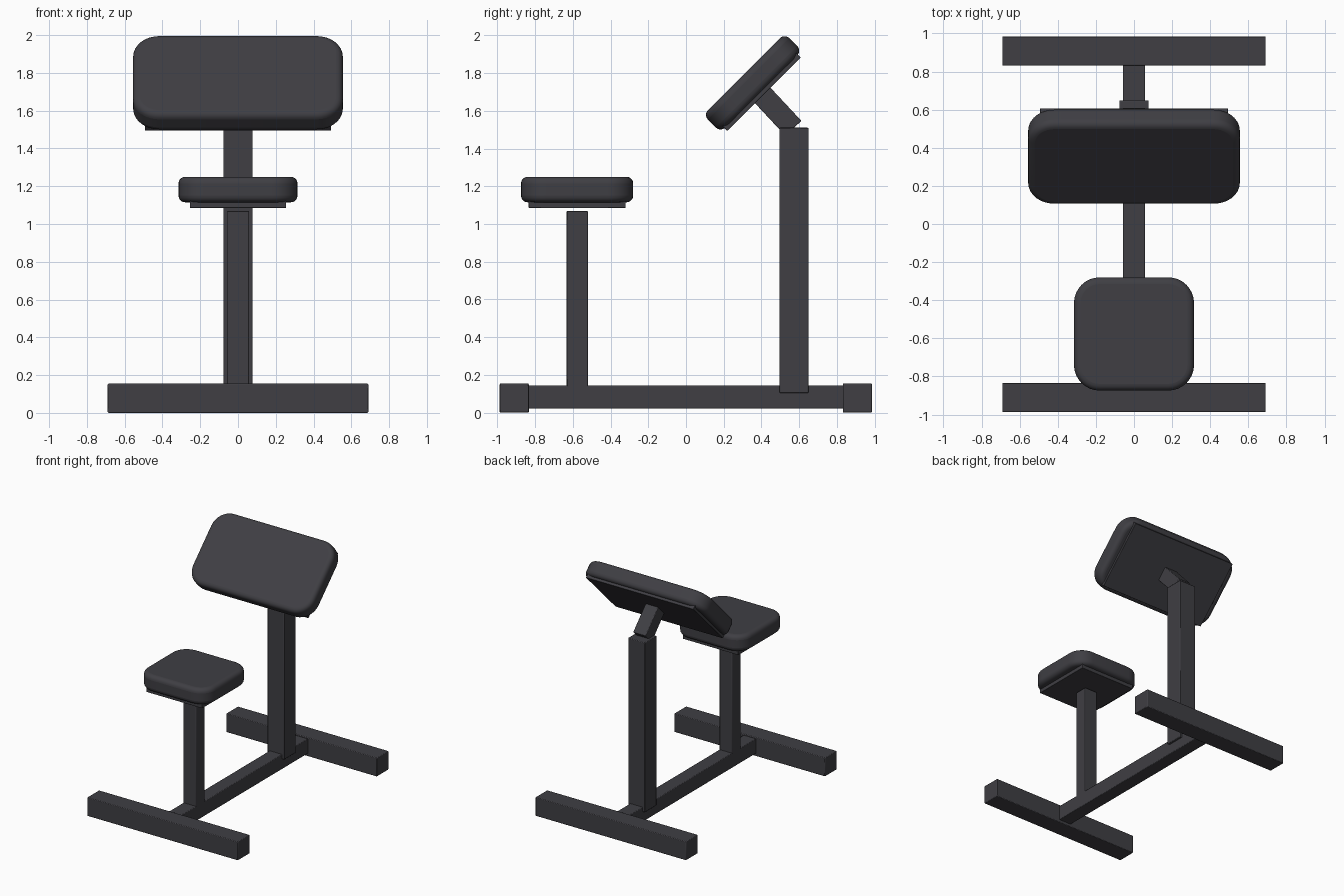
import bpy, bmesh, math
from mathutils import Matrix

if "Cube" in bpy.data.objects:
    bpy.data.objects.remove(bpy.data.objects["Cube"])


def material(name, rgb):
    m = bpy.data.materials.new(name)
    m.diffuse_color = (*rgb, 1)
    m.use_nodes = True
    m.node_tree.nodes["Principled BSDF"].inputs["Base Color"].default_value = m.diffuse_color
    return m


STEEL = material("dark grey", (0.05, 0.049, 0.057))


def block(name, size, loc, tilt=0.0, corner=0.0, edge=0.005, segs=2):
    """Box with optional rounded plan corners and softened edges."""
    bm = bmesh.new()
    bmesh.ops.create_cube(bm, size=1, matrix=Matrix.Diagonal((*size, 1)))
    if corner:
        upright = [e for e in bm.edges
                   if abs(e.verts[0].co.z - e.verts[1].co.z) > size[2] / 2]
        bmesh.ops.bevel(bm, geom=upright, offset=corner, segments=8,
                        profile=0.5, affect='EDGES')
    mesh = bpy.data.meshes.new(name)
    bm.to_mesh(mesh)
    bm.free()
    mesh.materials.append(STEEL)
    ob = bpy.data.objects.new(name, mesh)
    bpy.context.collection.objects.link(ob)
    ob.location = loc
    ob.rotation_euler.x = tilt
    mod = ob.modifiers.new("soft edges", 'BEVEL')
    mod.width = edge
    mod.segments = segs
    mod.limit_method = 'ANGLE'
    mod.angle_limit = math.radians(40)
    bpy.ops.object.select_all(action='DESELECT')
    ob.select_set(True)
    bpy.context.view_layer.objects.active = ob
    bpy.ops.object.shade_smooth_by_angle(angle=math.radians(35))
    return ob


# Base: two cross feet joined by a beam
for name, y in (("front_foot", -0.91), ("back_foot", 0.908)):
    block(name, (1.38, 0.154, 0.155), (0, y, 0.0775))
block("base_beam", (0.116, 1.68, 0.122), (0, 0, 0.083))

# Uprights
block("seat_post", (0.116, 0.112, 0.96), (0, -0.576, 0.59))
block("back_post", (0.154, 0.154, 1.405), (0, 0.572, 0.8075))

# Seat cushion on its plate
block("seat_plate", (0.51, 0.513, 0.04), (0, -0.577, 1.105), edge=0.002)
block("seat_cushion", (0.63, 0.594, 0.135), (0, -0.577, 1.1825),
      corner=0.135, edge=0.035, segs=5)

# Tilted arm pad, its plate and its bracket
TILT = math.radians(45)
s = math.sqrt(0.5)
cy, cz = 0.353, 1.748
block("arm_pad", (1.11, 0.61, 0.13), (0, cy, cz), TILT,
      corner=0.14, edge=0.035, segs=5)
block("arm_pad_plate", (0.985, 0.55, 0.04), (0, cy + 0.065 * s, cz - 0.065 * s),
      TILT, edge=0.002)
a = math.radians(43)
half = 0.1275
block("pad_bracket", (0.116, 0.116, 2 * half),
      (0, 0.569 - half * math.sin(a), 1.507 + half * math.cos(a)), a)
